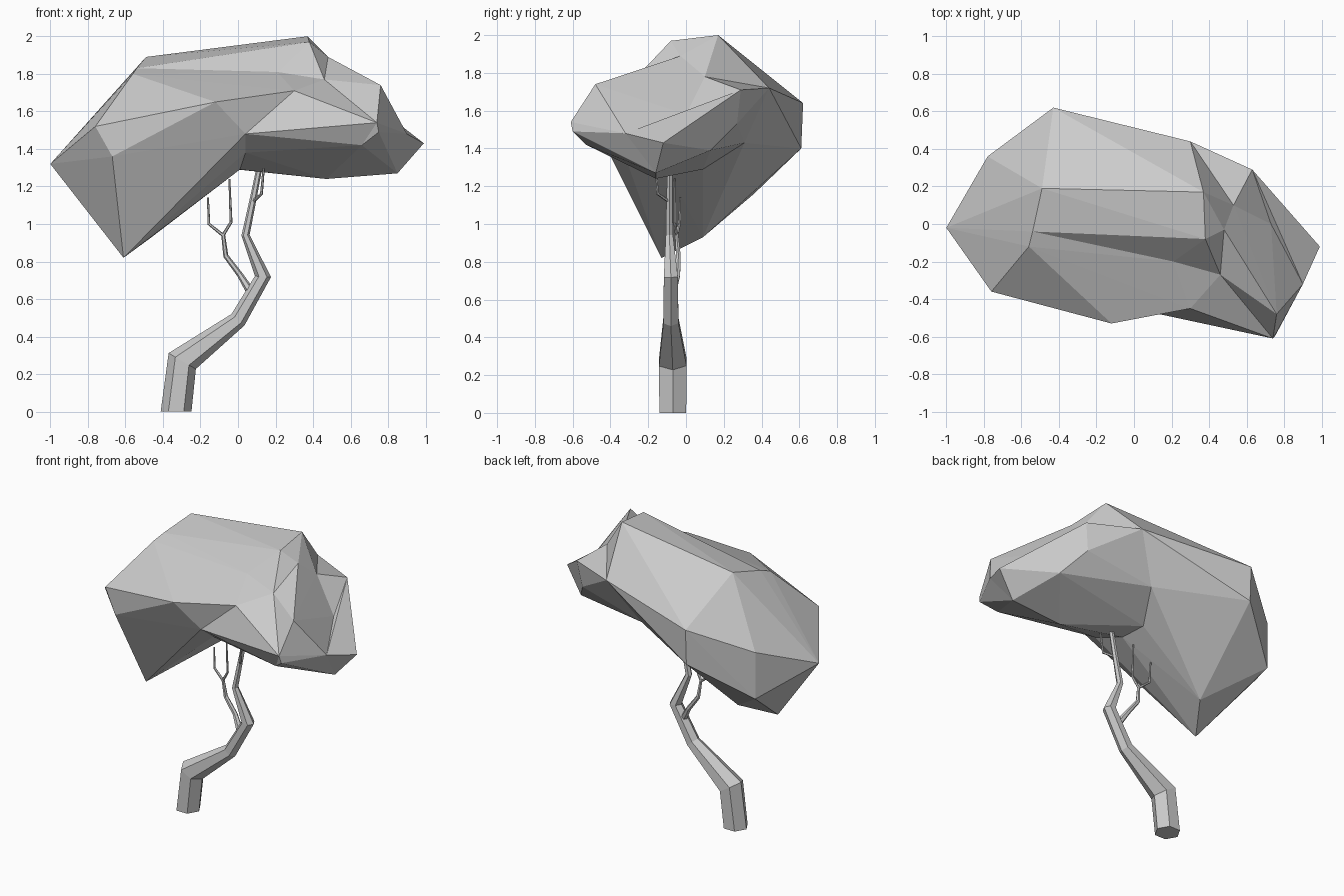
import bpy, bmesh, math
from mathutils import Vector

cube = bpy.data.objects.get("Cube")
if cube:
    bpy.data.objects.remove(cube, do_unlink=True)

grey = bpy.data.materials.new("plain_grey")
grey.use_nodes = True
grey.diffuse_color = (0.6, 0.6, 0.6, 1)
grey.node_tree.nodes["Principled BSDF"].inputs["Base Color"].default_value = grey.diffuse_color


def make_object(name, bm):
    """Turn a bmesh into a flat shaded object."""
    bmesh.ops.recalc_face_normals(bm, faces=bm.faces)
    mesh = bpy.data.meshes.new(name)
    bm.to_mesh(mesh)
    bm.free()
    mesh.materials.append(grey)
    obj = bpy.data.objects.new(name, mesh)
    bpy.context.scene.collection.objects.link(obj)
    return obj


def faceted_mass(name, corner_names):
    """Wrap the named corners in a tight faceted skin."""
    bm = bmesh.new()
    for corner in corner_names.split():
        bm.verts.new(corners[corner])
    bmesh.ops.convex_hull(bm, input=bm.verts[:])
    loose = [v for v in bm.verts if not v.link_faces]
    bmesh.ops.delete(bm, geom=loose, context="VERTS")
    return make_object(name, bm)


def limb(name, path, radii, sides=6):
    """Tapered faceted tube that follows a path."""
    bm = bmesh.new()
    points = [Vector(p) for p in path]
    last = len(points) - 1
    rings = []
    for i, (point, radius) in enumerate(zip(points, radii)):
        ahead = (points[min(i + 1, last)] - point).normalized()
        behind = (point - points[max(i - 1, 0)]).normalized()
        along = (ahead + behind).normalized()
        if i == 0 and point.z == 0:
            along = Vector((0, 0, 1))
        across = Vector((0, 1, 0)).cross(along).normalized()
        depth = along.cross(across)
        ring = []
        for k in range(sides):
            angle = math.tau * k / sides
            offset = across * math.cos(angle) + depth * math.sin(angle)
            ring.append(bm.verts.new(point + offset * radius))
        rings.append(ring)
    for low, high in zip(rings, rings[1:]):
        for k in range(sides):
            n = (k + 1) % sides
            bm.faces.new((low[k], low[n], high[n], high[k]))
    bm.faces.new(rings[0][::-1])
    bm.faces.new(rings[-1])
    return make_object(name, bm)


# Corners of the foliage, shared between neighbouring masses
corners = dict(
    left_tip=(-1, -.02, 1.32), left_back_high=(-.78, .36, 1.48),
    left_back_low=(-.78, .36, 1.16),
    left_shoulder=(-.76, -.36, 1.52), left_chin=(-.67, -.38, 1.36),
    droop_front=(-.61, -.13, .82), droop_back=(-.46, .09, .93),
    back_high=(-.43, .62, 1.64), back_low=(-.43, .61, 1.4),
    ridge_left_front=(-.54, -.04, 1.83), ridge_left_back=(-.49, .19, 1.89),
    left_brow=(-.56, -.12, 1.8), ridge_front=(.38, -.08, 1.97),
    ridge_back=(.37, .17, 2), ridge_step=(.48, -.03, 1.89),
    crease=(.21, -.2, 1.81), notch=(.46, -.27, 1.77),
    front_left=(-.12, -.53, 1.65), front_mid=(.3, -.45, 1.71),
    front_lip=(.04, -.46, 1.48), lip_under=(.04, -.33, 1.38),
    arch_front=(.01, -.1, 1.29), arch_back=(0, .09, 1.29),
    arch_side=(.12, .31, 1.43), back_dip=(.14, .38, 1.78),
    back_mid=(.3, .44, 1.72), saddle=(.53, .1, 1.78),
    rear_high=(.63, .29, 1.71), rear_under=(.6, .27, 1.53),
    rear_low=(.71, .13, 1.39), right_fold=(.73, 0, 1.58),
    right_peak=(.76, -.48, 1.74), right_nose=(.74, -.61, 1.54),
    right_lip=(.75, -.6, 1.49), right_chin=(.66, -.53, 1.42),
    right_cheek=(.9, -.32, 1.48), right_tip=(.99, -.12, 1.43),
    base_right=(.85, -.16, 1.27), base_mid=(.47, -.16, 1.24))

# Foliage masses
faceted_mass("foliage_body", """left_tip left_back_high left_back_low left_shoulder
    left_chin droop_front droop_back back_high back_low ridge_left_front ridge_left_back
    left_brow crease notch front_left front_mid front_lip lip_under arch_front arch_back
    arch_side back_mid saddle""")
faceted_mass("foliage_crown", """ridge_left_front ridge_left_back ridge_front ridge_back
    ridge_step crease notch saddle back_dip back_mid back_high""")
faceted_mass("foliage_shoulder", "ridge_step notch right_peak saddle right_fold")
faceted_mass("foliage_front_lip", """notch front_mid right_nose front_lip lip_under
    right_chin base_mid arch_front""")
faceted_mass("foliage_right", """notch right_peak right_nose right_lip right_cheek saddle
    right_fold right_chin base_mid base_right""")
faceted_mass("foliage_right_tip", """rear_high right_fold right_tip right_cheek base_right
    base_mid rear_low""")
faceted_mass("foliage_rear", """saddle rear_high right_fold rear_under rear_low base_mid
    back_mid arch_side arch_back arch_front notch""")

# Trunk and branches
limb("trunk", [(-.33, -.07, 0), (-.297, -.07, .27), (0, -.08, .49), (.133, -.08, .72),
               (.04, -.088, .94), (.08, -.088, 1.13), (.12, -.085, 1.33)],
     [.082, .084, .046, .043, .022, .018, .015])
limb("branch", [(.06, -.07, .65), (.01, -.045, .73), (-.065, -.04, .83), (-.08, -.05, .95)],
     [.022, .016, .014, .01])
limb("branch_fork_left", [(-.08, -.05, .94), (-.155, -.035, 1), (-.16, -.03, 1.14)],
     [.009, .008, .005])
limb("branch_fork_right", [(-.08, -.05, .94), (-.037, -.06, 1.01), (-.046, -.06, 1.24)],
     [.009, .008, .005])
limb("upper_twig", [(.08, -.09, 1.12), (.125, -.15, 1.16), (.137, -.16, 1.3)],
     [.009, .008, .006])
